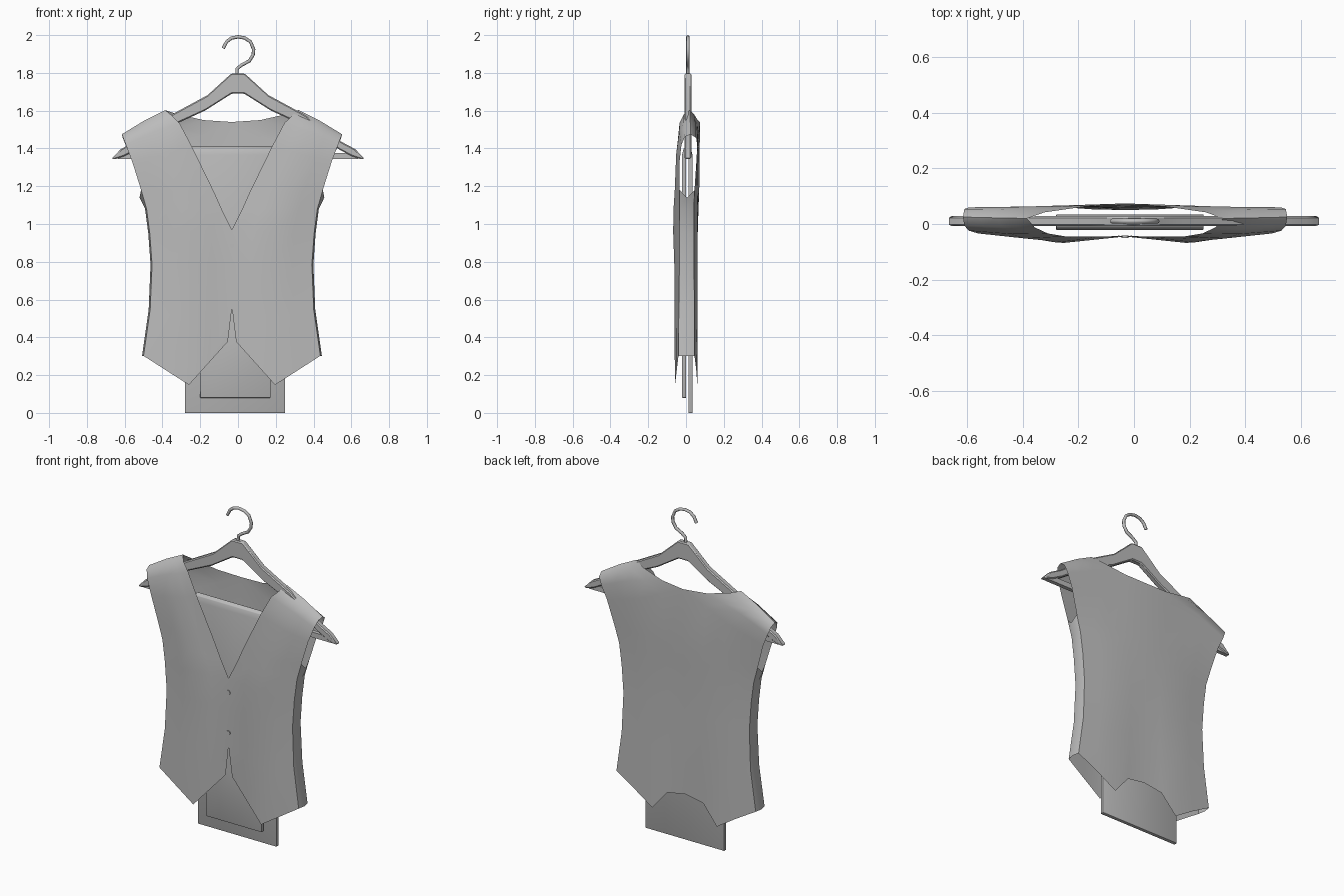
import bpy, bmesh, math
from mathutils import Matrix

cube = bpy.data.objects.get("Cube")
if cube:
    bpy.data.objects.remove(cube, do_unlink=True)

GREY = (0.5, 0.5, 0.5, 1)
mat = bpy.data.materials.new("plain grey")
mat.use_nodes = True
mat.diffuse_color = GREY
bsdf = next(n for n in mat.node_tree.nodes if n.type == 'BSDF_PRINCIPLED')
bsdf.inputs["Base Color"].default_value = GREY


def finish(name, bm, angle=40, normals=True):
    """Turn a bmesh into a named, smooth-shaded object."""
    bmesh.ops.remove_doubles(bm, verts=bm.verts, dist=0.0005)
    if normals:
        bmesh.ops.recalc_face_normals(bm, faces=bm.faces)
    me = bpy.data.meshes.new(name)
    bm.to_mesh(me)
    bm.free()
    me.materials.append(mat)
    ob = bpy.data.objects.new(name, me)
    bpy.context.collection.objects.link(ob)
    bpy.ops.object.select_all(action='DESELECT')
    ob.select_set(True)
    bpy.context.view_layer.objects.active = ob
    bpy.ops.object.shade_smooth_by_angle(angle=math.radians(angle))
    return ob


def add_grid(bm, rows, flip=False):
    """Quads between rows of points."""
    vs = [[bm.verts.new(p) for p in r] for r in rows]
    for a, b in zip(vs, vs[1:]):
        for i in range(len(a) - 1):
            q = [a[i], a[i + 1], b[i + 1], b[i]]
            bm.faces.new(q[::-1] if flip else q)


def bevel(ob, width, segments=1):
    m = ob.modifiers.new("bevel", 'BEVEL')
    m.width, m.segments, m.limit_method = width, segments, 'ANGLE'


def widen(row):
    """Insert midpoints so that each row has five points."""
    if len(row) == 5:
        return row
    mid = lambda p, q: tuple((u + v) / 2 for u, v in zip(p, q))
    a, b, c = row
    return [a, mid(a, b), b, mid(b, c), c]


# Waistcoat half: rows run from the centre edge to the side edge,
# up the front, over the shoulder and down the back.
CX = -0.032
front = [
    [(.022, -.042, .377), (.228, -.058, .148), (.468, -.040, .302)],
    [(0, -.045, .557), (.22, -.062, .49), (.433, -.038, .546)],
    [(0, -.045, .785), (.21, -.062, .785), (.423, -.035, .785)],
    [(0, -.045, .97), (.22, -.068, .96), (.435, -.035, .95)],
    [(.055, -.045, 1.08), (.25, -.066, 1.08), (.452, -.034, 1.08)],
    [(.095, -.045, 1.17), (.28, -.060, 1.17), (.481, -.034, 1.18)],
    [(.212, -.045, 1.41), (.36, -.052, 1.37), (.528, -.034, 1.33)],
    [(.278, -.034, 1.535), (.41, -.036, 1.49), (.562, -.024, 1.42)],
    [(.325, -.012, 1.580), (.44, -.012, 1.535), (.578, -.006, 1.462)],
]
crown = [[(.353, .02, 1.603), (.46, .022, 1.55), (.583, .025, 1.475)]]
back = [
    [(.29, .042, 1.582), (.44, .052, 1.525), (.578, .054, 1.455)],
    [(.15, .062, 1.550), (.38, .062, 1.485), (.560, .060, 1.41)],
    [(0, .074, 1.540), (.30, .064, 1.40), (.525, .055, 1.33)],
    [(0, .070, 1.18), (.25, .062, 1.18), (.481, .045, 1.18)],
    [(0, .066, 1.08), (.25, .061, 1.08), (.452, .042, 1.08)],
    [(0, .062, .95), (.22, .060, .95), (.435, .042, .95)],
    [(0, .058, .785), (.21, .060, .785), (.423, .042, .785)],
    [(0, .055, .546), (.22, .060, .53), (.433, .045, .546)],
    [(0, .050, .285), (.12, .053, .265), (.217, .060, .15),
     (.34, .054, .228), (.468, .045, .302)],
]

bm = bmesh.new()
for s in (1, -1):
    place = lambda rows: [[(CX + s * x, y, z) for x, y, z in r] for r in rows]
    add_grid(bm, place([widen(r) for r in front + crown + back]), s < 0)
    # Side panel under the arm
    side = []
    for k in range(6):
        f, b = front[k][-1], back[-1 - k][-1]
        dip = 0.04 if k == 5 else 0
        side.append([f, (f[0] + .008, .005, f[2] - dip), b])
    add_grid(bm, place(side), s < 0)
finish("waistcoat", bm, 60, normals=False)

# Buttons on the front closing
for i, z in enumerate((.885, .64)):
    bm = bmesh.new()
    bmesh.ops.create_cone(bm, cap_ends=True, segments=12, radius1=.013,
                          radius2=.013, depth=.009,
                          matrix=Matrix.Translation((CX, -.046, z))
                          @ Matrix.Rotation(math.pi / 2, 4, 'X'))
    finish("button_%d" % (i + 1), bm)

# Folded trousers hanging over the bar: y, z, left and right edge
fold = [(-.010, .08, -.200, .172), (-.010, .40, -.205, .176),
        (-.010, .9, -.245, .215), (-.010, 1.365, -.28, .25),
        (-.004, 1.392, -.28, .25), (.006, 1.399, -.28, .25),
        (.017, 1.392, -.28, .25), (.023, 1.365, -.28, .25),
        (.023, .7, -.28, .25), (.023, 0, -.28, .25)]
bm = bmesh.new()
add_grid(bm, [[(a, y, z), ((a + b) / 2, y, z), (b, y, z)] for y, z, a, b in fold])
trousers = finish("folded_trousers", bm, 60)
m = trousers.modifiers.new("thickness", 'SOLIDIFY')
m.thickness, m.offset = .022, 0
bevel(trousers, .007, 2)

# Hanger arms: pairs of upper and lower edge points
Y0, Y1 = -.008, .028
arm = [((0, 1.797), (0, 1.69)), ((.035, 1.797), (.033, 1.69)),
       ((.16, 1.683), (.175, 1.60)), ((.35, 1.58), (.35, 1.52)),
       ((.545, 1.437), (.54, 1.392)), ((.62, 1.397), (.60, 1.36)),
       ((.67, 1.345), (.645, 1.345))]
bm = bmesh.new()
for s in (1, -1):
    rings = []
    for (x1, z1), (x2, z2) in arm:
        a, b = (s * x1, z1), (s * x2, z2)
        rings.append([(a[0], Y0, a[1]), (a[0], Y1, a[1]),
                      (b[0], Y1, b[1]), (b[0], Y0, b[1]), (a[0], Y0, a[1])])
    add_grid(bm, rings, s < 0)
    bm.verts.ensure_lookup_table()
    bm.faces.new(bm.verts[-5:-1])
hanger = finish("hanger_arms", bm, 30)
bevel(hanger, .006)

# Cross bar
bm = bmesh.new()
bmesh.ops.create_cube(bm, size=1, matrix=Matrix.Translation((0, .01, 1.361))
                      @ Matrix.Diagonal((1.27, .024, .032, 1)))
finish("hanger_bar", bm, 30)

# Wire hook
path = [(-.005, 1.77), (-.005, 1.822), (.02, 1.842), (.06, 1.863), (.08, 1.895),
        (.083, 1.925), (.066, 1.965), (.035, 1.985), (0, 1.991),
        (-.035, 1.984), (-.06, 1.965), (-.078, 1.93)]
cu = bpy.data.curves.new("hanger_hook", 'CURVE')
cu.dimensions = '3D'
cu.bevel_depth = .009
cu.bevel_resolution = 2
cu.use_fill_caps = True
sp = cu.splines.new('POLY')
sp.points.add(len(path) - 1)
for p, (x, z) in zip(sp.points, path):
    p.co = (x, .01, z, 1)
sp.use_smooth = True
cu.materials.append(mat)
bpy.context.collection.objects.link(bpy.data.objects.new("hanger_hook", cu))
